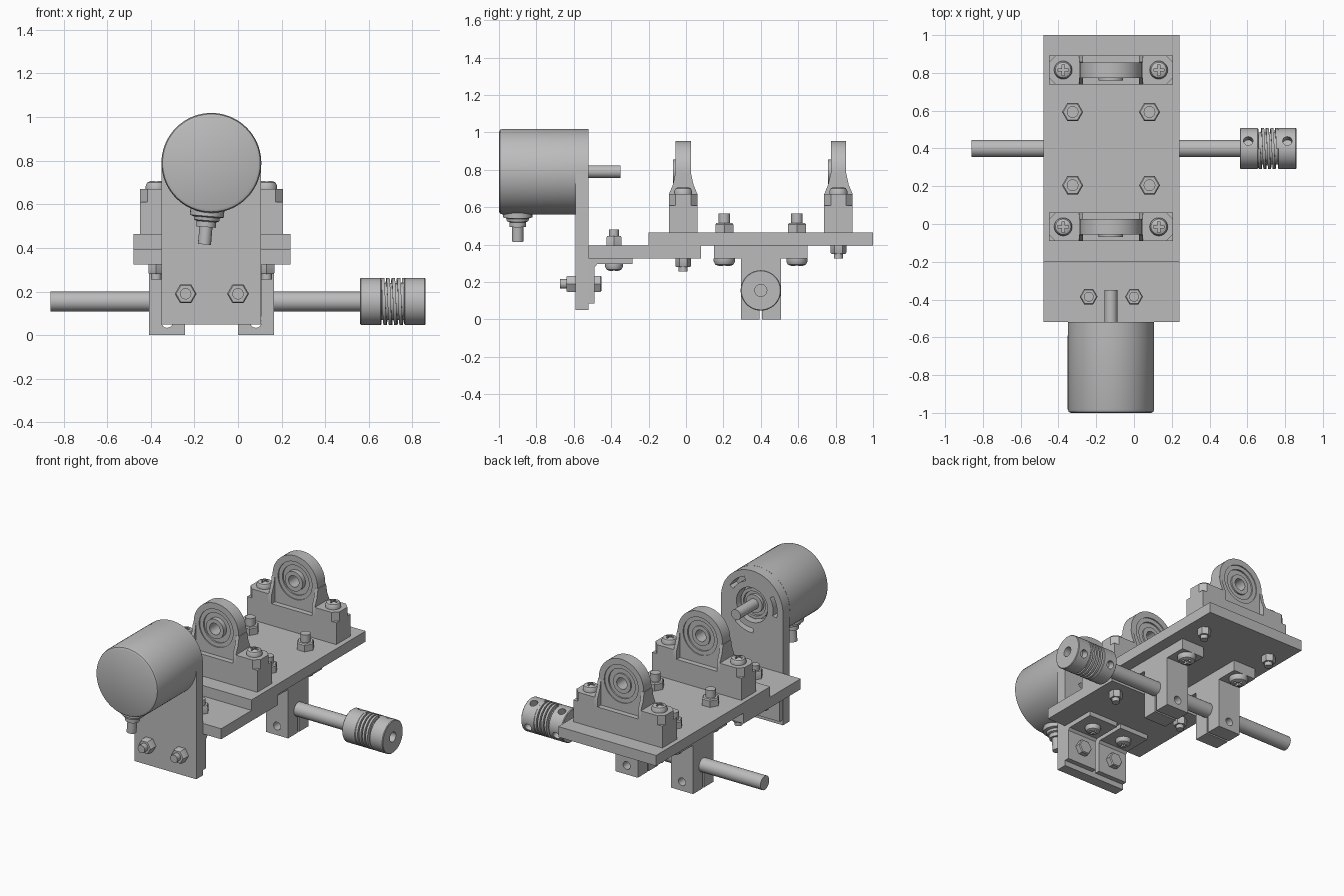
import bpy, bmesh, math
from mathutils import Matrix, Vector

cube = bpy.data.objects.get("Cube")
if cube:
    bpy.data.objects.remove(cube, do_unlink=True)

grey = bpy.data.materials.new("plain grey")
grey.use_nodes = True
grey.diffuse_color = (0.5, 0.5, 0.5, 1)
grey.node_tree.nodes["Principled BSDF"].inputs["Base Color"].default_value = (0.5, 0.5, 0.5, 1)

MID = -0.122      # x of the motor and bearing axis
AXIS_Z = 0.79     # height of that axis
ROD_Y, ROD_Z = 0.40, 0.155


def finish(name, bm):
    bmesh.ops.recalc_face_normals(bm, faces=bm.faces)
    mesh = bpy.data.meshes.new(name)
    bm.to_mesh(mesh)
    bm.free()
    mesh.materials.append(grey)
    obj = bpy.data.objects.new(name, mesh)
    bpy.context.scene.collection.objects.link(obj)
    smooth(obj)
    return obj


def smooth(obj):
    bpy.ops.object.select_all(action='DESELECT')
    obj.select_set(True)
    bpy.context.view_layer.objects.active = obj
    bpy.ops.object.shade_smooth_by_angle(angle=math.radians(35))


def prism(name, pts, axis, lo, hi):
    """Extrude a 2D outline along x (y,z), y (x,z) or z (x,y)."""
    place = {'x': lambda a, b: (lo, a, b), 'y': lambda a, b: (a, lo, b),
             'z': lambda a, b: (a, b, lo)}[axis]
    bm = bmesh.new()
    face = bm.faces.new([bm.verts.new(place(*p)) for p in pts])
    geom = bmesh.ops.extrude_face_region(bm, geom=[face])['geom']
    step = Vector([hi - lo if c == axis else 0 for c in 'xyz'])
    bmesh.ops.translate(bm, vec=step, verts=[g for g in geom if isinstance(g, bmesh.types.BMVert)])
    return finish(name, bm)


def box(name, x, y, z):
    return prism(name, [(x[0], y[0]), (x[1], y[0]), (x[1], y[1]), (x[0], y[1])], 'z', *z)


def lathe(name, profile, loc, direction, steps=48):
    """Turn a closed (radius, height) outline about a direction."""
    bm = bmesh.new()
    vs = [bm.verts.new((r, 0, h)) for r, h in profile]
    es = [bm.edges.new((a, b)) for a, b in zip(vs, vs[1:] + vs[:1])]
    bmesh.ops.spin(bm, geom=vs + es, axis=(0, 0, 1), cent=(0, 0, 0),
                   angle=math.tau, steps=steps, use_duplicate=False)
    bmesh.ops.remove_doubles(bm, verts=bm.verts, dist=1e-5)
    bmesh.ops.delete(bm, geom=[e for e in bm.edges if not e.link_faces], context='EDGES')
    turn = Vector((0, 0, 1)).rotation_difference(Vector(direction)).to_matrix().to_4x4()
    bm.transform(Matrix.Translation(loc) @ turn)
    return finish(name, bm)


def rod(name, r, length, loc, direction, steps=32):
    return lathe(name, [(0, 0), (r, 0), (r, length), (0, length)], loc, direction, steps)


def cut(obj, *cutters):
    for c in cutters:
        m = obj.modifiers.new("cut", 'BOOLEAN')
        m.operation, m.solver, m.object = 'DIFFERENCE', 'EXACT', c
    deps = bpy.context.evaluated_depsgraph_get()
    mesh = bpy.data.meshes.new_from_object(obj.evaluated_get(deps))
    obj.modifiers.clear()
    obj.data = mesh
    for c in cutters:
        bpy.data.objects.remove(c, do_unlink=True)
    smooth(obj)


def nut(name, loc, direction, r, h, bolt_r, bolt_len):
    """Hex nut with a bolt end standing out of it."""
    lathe(name, [(0, 0), (r, 0), (r, h * .85), (r * .88, h), (0, h)], loc, direction, 6)
    if bolt_len:
        rod(name + "_bolt", bolt_r, bolt_len, loc, direction, 20)


def screw_head(name, loc, direction, r, h):
    """Domed head with a cross recess."""
    head = lathe(name, [(0, 0), (r, 0), (r, h * .4), (r * .85, h * .8), (r * .5, h), (0, h)],
                 loc, direction, 28)
    s = 1 if direction[2] > 0 else -1
    z = sorted((loc[2] + s * h * .4, loc[2] + s * h * 1.5))
    for a, b in ((.6, .12), (.12, .6)):
        cut(head, box("cutter", (loc[0] - r * a, loc[0] + r * a),
                      (loc[1] - r * b, loc[1] + r * b), z))


UP, DOWN = (0, 0, 1), (0, 0, -1)

# Base plates
box("main_plate", (-.48, .24), (-.20, 1.0), (.395, .465))
box("lower_plate", (-.48, .24), (-.52, .08), (.325, .395))

# Motor mounting plate: round top, centre hole and curved slots
arc = [math.pi * i / 32 for i in range(33)]
plate = prism("motor_plate", [(MID - .228, .05), (MID + .228, .05)] +
              [(MID + .228 * math.cos(a), AXIS_Z + .228 * math.sin(a)) for a in arc],
              'y', -.59, -.52)
cutters = [rod("cutter", .115, .2, (MID, -.65, AXIS_Z), (0, 1, 0), 48)]
for mid_angle in (50, 170, 290):
    sweep = [math.radians(mid_angle - 22 + 4.4 * i) for i in range(11)]
    band = [(.155, a) for a in sweep] + [(.185, a) for a in reversed(sweep)]
    cutters.append(prism("cutter", [(MID + r * math.cos(a), AXIS_Z + r * math.sin(a))
                                    for r, a in band], 'y', -.65, -.45))
cut(plate, *cutters)

# Motor with stepped face, shaft and cable outlet
lathe("motor", [(0, 0), (.212, 0), (.224, .006), (.229, .02), (.229, .41), (.1, .41), (.1, .455),
                (.08, .455), (.08, .44), (.06, .44), (.06, .46), (.034, .46), (.034, .65), (0, .65)],
      (MID, -1.0, AXIS_Z), (0, 1, 0), 72)
lathe("cable_outlet", [(0, .15), (.078, .15), (.078, .245), (.06, .25), (.058, .265),
                       (.045, .27), (.045, .295), (.03, .295), (.03, .375), (0, .375)],
      (MID, -.90, AXIS_Z), (-.085, 0, -1), 32)

# Angle brackets joining the plates
for x in (-.24, 0):
    prism("angle_bracket", [(-.52, .325), (-.285, .325), (-.285, .295), (-.475, .295),
                            (-.488, .28), (-.488, .085), (-.52, .085)], 'x', x - .107, x + .107)
    nut("bracket_top_nut", (x, -.385, .395), UP, .047, .05, .026, .085)
    screw_head("bracket_screw", (x, -.385, .295), DOWN, .047, .036)
    nut("bracket_front_nut", (x, -.59, .19), (0, -1, 0), .05, .05, .026, .085)
    nut("bracket_hex_head", (x, -.488, .19), (0, 1, 0), .05, .036, 0, 0)

# Bearing blocks
for y in (-.015, .815):
    d = .076
    prism("block_base", [(MID - .328, .465), (MID + .328, .465), (MID + .328, .61),
                         (MID - .328, .61)], 'y', y - d, y + d)
    for s in (-1, 1):
        inner, outer = MID + s * .17, MID + s * .328
        c = s * .035
        prism("block_ear", [(inner, y - d), (outer - c, y - d), (outer, y - d + .035),
                            (outer, y + d - .035), (outer - c, y + d), (inner, y + d)],
              'z', .61, .67)
        prism("block_gusset", [(y - d, .61), (y + d, .61), (y + d, .67), (y + .055, .72),
                               (y + .042, .78), (y - .042, .78), (y - .055, .72), (y - d, .67)],
              'x', *sorted((MID + s * .148, MID + s * .17)))
        x = MID + s * .253
        screw_head("block_screw", (x, y, .67), UP, .048, .038)
        nut("block_nut", (x, y, .325 if y < 0 else .395), DOWN, .042, .045, .024, .07)
    arch = prism("bearing_arch", [(MID - .165, .6), (MID + .165, .6)] +
                 [(MID + .165 * math.cos(a), AXIS_Z + .165 * math.sin(a)) for a in arc],
                 'y', y - .041, y + .041)
    cut(arch, rod("cutter", .125, .2, (MID, y - .1, AXIS_Z), (0, 1, 0), 48))
    lathe("bearing", [(.038, -.055), (.065, -.055), (.065, -.024), (.098, -.024), (.098, -.034),
                      (.126, -.034), (.126, .034), (.098, .034), (.098, .024), (.065, .024),
                      (.065, .034), (.038, .034)], (MID, y, AXIS_Z), (0, 1, 0))

# Rod clamps under the main plate
for x in (-.325, .082):
    half = [(.006, .15), (.006, 0), (.107, 0), (.107, .325), (.25, .325), (.25, .395)]
    outline = [(ROD_Y + a, b) for a, b in half] + [(ROD_Y - a, b) for a, b in reversed(half)]
    clamp = prism("rod_clamp", outline, 'x', x - .082, x + .082)
    cut(clamp, rod("cutter", .026, .5, (x, .15, .06), (0, 1, 0), 24))
    for y in (.205, .593):
        nut("clamp_nut", (x, y, .465), UP, .056, .05, .031, .1)
        screw_head("clamp_screw", (x, y, .325), DOWN, .057, .04)

# Cross rod
rod("cross_rod", .046, 1.46, (-.86, ROD_Y, ROD_Z), (1, 0, 0))

# Flexible coupling: two bored hubs, a core and a coil between them
for name, x0 in (("coupling_inner_hub", .56), ("coupling_outer_hub", .762)):
    w = .098
    hub = lathe(name, [(.032, 0), (.104, 0), (.108, .004), (.108, w - .004), (.104, w), (.032, w)],
                (x0, ROD_Y, ROD_Z), (1, 0, 0))
    hole_x = .605 if x0 < .6 else .812
    for tilt in (22, 112):
        a = math.radians(tilt)
        out = Vector((0, math.sin(a), math.cos(a)))
        start = Vector((hole_x, ROD_Y, ROD_Z)) + out * .06
        cut(hub, rod("cutter", .025, .1, start, out, 20))
lathe("coupling_core", [(.032, 0), (.085, 0), (.085, .12), (.032, .12)],
      (.65, ROD_Y, ROD_Z), (1, 0, 0))
bm = bmesh.new()
vs = [bm.verts.new((px, ROD_Y, ROD_Z + r))
      for px, r in ((.655, .08), (.67, .08), (.67, .108), (.655, .108))]
face = bm.faces.new(vs)
bmesh.ops.spin(bm, geom=[face], axis=(1, 0, 0), cent=(0, ROD_Y, ROD_Z),
               dvec=(.0245 / 40, 0, 0), angle=math.tau * 4, steps=160, use_duplicate=False)
finish("coupling_coil", bm)
